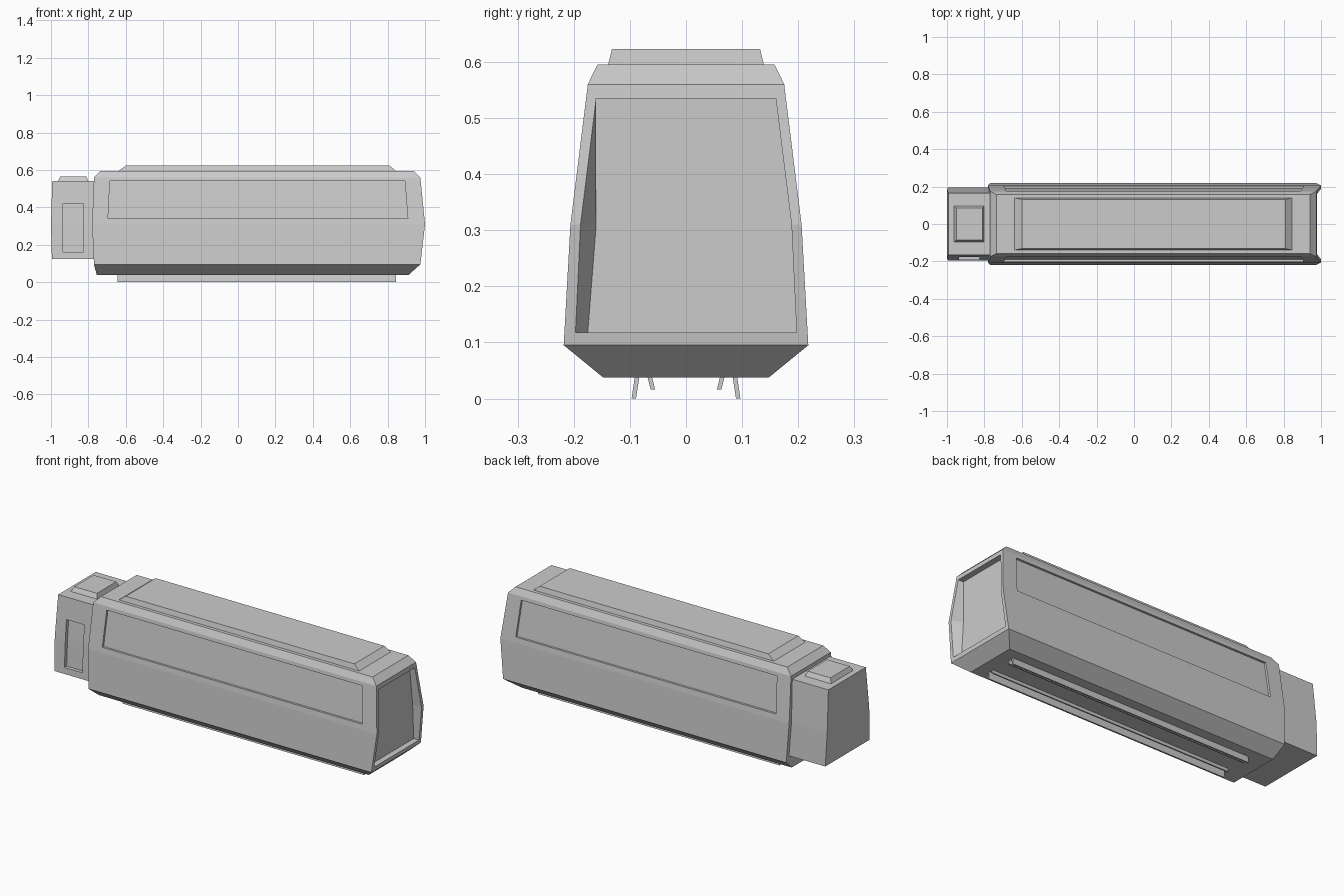
import bpy, bmesh
from mathutils import Vector

if "Cube" in bpy.data.objects:
    bpy.data.objects.remove(bpy.data.objects["Cube"])


def loft(rings):
    """Stack rectangular rings (x0, x1, half_width, z); return mesh and side faces per level."""
    bm = bmesh.new()
    loops = [[bm.verts.new(p) for p in ((a, -w, z), (b, -w, z), (b, w, z), (a, w, z))]
             for a, b, w, z in rings]
    sides = []
    for lo, hi in zip(loops, loops[1:]):
        sides.append([bm.faces.new((lo[i], lo[(i + 1) % 4], hi[(i + 1) % 4], hi[i]))
                      for i in range(4)])          # order: -y, +x, +y, -x
    bm.faces.new(loops[0][::-1])
    bm.faces.new(loops[-1])
    bm.normal_update()
    return bm, sides


def finish(bm, name):
    bmesh.ops.recalc_face_normals(bm, faces=bm.faces)
    mesh = bpy.data.meshes.new(name)
    bm.to_mesh(mesh)
    bm.free()
    ob = bpy.data.objects.new(name, mesh)
    bpy.context.collection.objects.link(ob)
    return ob


def half_width(rings, z):
    for (_, _, w0, z0), (_, _, w1, z1) in zip(rings, rings[1:]):
        if z0 <= z <= z1:
            return w0 + (w1 - w0) * (z - z0) / (z1 - z0)
    return rings[-1][2]


def recess(bm, faces, place, push):
    """Inset faces, position the rim with place(co), then sink the panel by push."""
    bmesh.ops.inset_region(bm, faces=faces, thickness=0.02, use_even_offset=True)
    verts = {v for f in faces for v in f.verts}
    for v in verts:
        v.co = place(v.co)
    bmesh.ops.inset_region(bm, faces=faces, thickness=0.0)
    verts = {v for f in faces for v in f.verts}
    for v in verts:
        v.co += Vector(push)
    return verts


# Main hull with long side panels
hull = [(-0.755, 0.91, 0.147, 0.037), (-0.77, 0.975, 0.218, 0.095),
        (-0.78, 1.0, 0.206, 0.31), (-0.77, 0.975, 0.175, 0.56),
        (-0.735, 0.94, 0.158, 0.595)]
bm, sides = loft(hull)


def side_rim(co):
    top = co.z > 0.43
    z = 0.54 if top else 0.34
    x = (0.892 if top else 0.908) if co.x > 0 else (-0.685 if top else -0.695)
    w = half_width(hull, z)
    return Vector((x, w if co.y > 0 else -w, z))


recess(bm, [sides[2][0]], side_rim, (0, 0.012, 0))
recess(bm, [sides[2][2]], side_rim, (0, -0.012, 0))


# Sunken end panel, its front wall slanted
def end_rim(co):
    s = 1 if co.y > 0 else -1
    if co.z > 0.43:
        return Vector((0.9775, s * 0.16, 0.535))
    if co.z > 0.2:
        return Vector((1.0, s * 0.188, 0.31))
    return Vector((0.9777, s * 0.197, 0.118))


for v in recess(bm, [sides[1][1], sides[2][1]], end_rim, (-0.035, 0, 0)):
    v.co.x = 0.945
    if v.co.y < 0:
        v.co.y = -0.175 if v.co.z < 0.2 else -0.16
finish(bm, "main_hull")

# Raised roof ridge
finish(loft([(-0.645, 0.85, 0.14, 0.59), (-0.60, 0.81, 0.132, 0.623)])[0], "roof_ridge")

# Rear cabin with a recessed door on the front side
cabin = [(-0.995, -0.74, 0.195, 0.125), (-1.0, -0.74, 0.185, 0.31),
         (-0.993, -0.74, 0.165, 0.54)]
bm, sides = loft(cabin)


def door_rim(co):
    z = 0.42 if co.z > 0.4 else 0.31 if co.z > 0.22 else 0.16
    x = -0.935 if co.x < -0.87 else -0.825
    return Vector((x, -half_width(cabin, z), z))


recess(bm, [sides[0][0], sides[1][0]], door_rim, (0, 0.02, 0))
finish(bm, "cabin")

# Cabin roof hatch
finish(loft([(-0.965, -0.80, 0.10, 0.535), (-0.95, -0.81, 0.085, 0.565)])[0], "cabin_hatch")

# Slanted rails under the hull, mirrored front to back
for name, y_low, y_high, z_low in (("outer_rail", 0.093, 0.087, 0.0),
                                   ("inner_rail", 0.059, 0.065, 0.016)):
    bm = bmesh.new()
    bmesh.ops.create_cube(bm, size=1)
    for v in bm.verts:
        low = v.co.z < 0
        v.co = Vector((0.845 if v.co.x > 0 else -0.645,
                       (y_low if low else y_high) + v.co.y * 0.008,
                       z_low if low else 0.04))
    rail = finish(bm, name)
    mirror = rail.modifiers.new("mirror", 'MIRROR')
    mirror.use_axis = (False, True, False)
